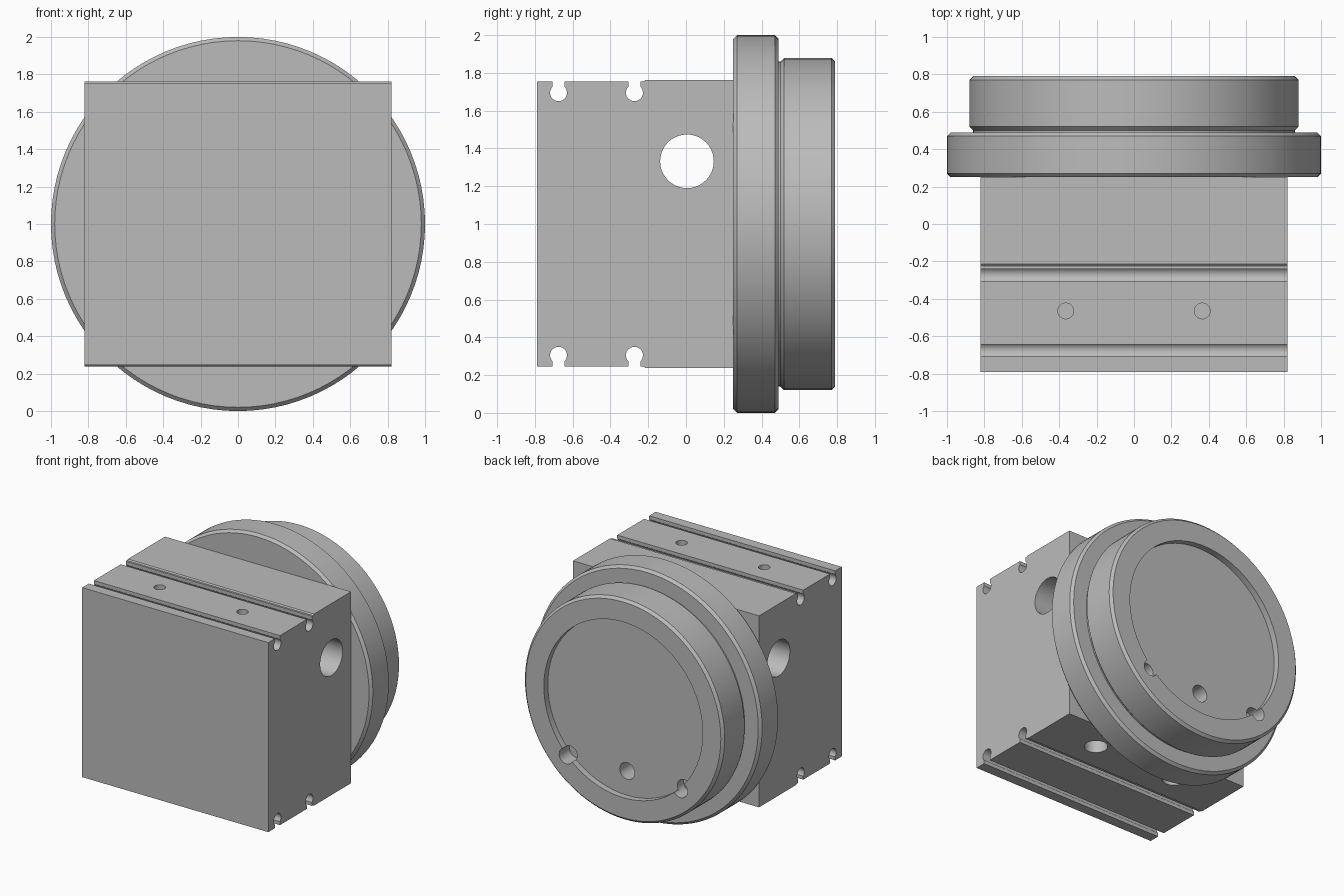
import bpy, bmesh
from math import cos, sin, pi, radians, asin
from mathutils import Matrix, Vector

if "Cube" in bpy.data.objects:
    bpy.data.objects.remove(bpy.data.objects["Cube"], do_unlink=True)

MID = 1.0          # height of the main axis
SEGMENTS = 96

metal = bpy.data.materials.new("machined_grey")
metal.use_nodes = True
GREY = (0.5, 0.5, 0.5, 1)
metal.diffuse_color = GREY
metal.node_tree.nodes["Principled BSDF"].inputs["Base Color"].default_value = GREY


def make_object(name, bm):
    bmesh.ops.recalc_face_normals(bm, faces=bm.faces)
    mesh = bpy.data.meshes.new(name)
    bm.to_mesh(mesh)
    bm.free()
    mesh.materials.append(metal)
    obj = bpy.data.objects.new(name, mesh)
    bpy.context.collection.objects.link(obj)
    return obj


def lathe(name, profile):
    """Turn (radius, y) points about the main axis and cap both ends."""
    bm = bmesh.new()
    rings = [[bm.verts.new((r * cos(2 * pi * i / SEGMENTS), y, MID + r * sin(2 * pi * i / SEGMENTS)))
              for i in range(SEGMENTS)] for r, y in profile]
    for a, b in zip(rings, rings[1:]):
        for i in range(SEGMENTS):
            j = (i + 1) % SEGMENTS
            bm.faces.new((a[i], a[j], b[j], b[i]))
    bm.faces.new(rings[0])
    bm.faces.new(rings[-1])
    return make_object(name, bm)


def drill(target, start, end, radius, mouth=None):
    """Cut a round hole from start to end; mouth widens the start end."""
    start, end = Vector(start), Vector(end)
    axis = end - start
    bm = bmesh.new()
    bmesh.ops.create_cone(bm, cap_ends=True, segments=40, radius1=mouth or radius,
                          radius2=radius, depth=axis.length)
    turn = axis.to_track_quat('Z', 'Y').to_matrix().to_4x4()
    bm.transform(Matrix.Translation((start + end) / 2) @ turn)
    cutter = make_object("cutter", bm)
    cutter.hide_render = True
    mod = target.modifiers.new("hole", 'BOOLEAN')
    mod.operation = 'DIFFERENCE'
    mod.solver = 'EXACT'
    mod.object = cutter
    bpy.context.view_layer.objects.active = target
    bpy.ops.object.modifier_apply(modifier=mod.name)
    bpy.data.objects.remove(cutter, do_unlink=True)


def keyhole(y, top):
    """Outline of a slot with a narrow neck and a round bottom."""
    r, neck, centre = 0.045, 0.032, 1.695
    gap = asin(neck / r)
    arc = [pi / 2 + gap + (2 * pi - 2 * gap) * i / 20 for i in range(21)]
    return ([(y - neck, top)] + [(y + r * cos(a), centre + r * sin(a)) for a in arc]
            + [(y + neck, top)])


# Block: side outline with keyhole slots, mirrored below and extruded across
TOP, HALF = 1.755, 0.82
upper = ([(-0.79, TOP)] + keyhole(-0.675, TOP) + keyhole(-0.273, TOP)
         + [(-0.225, TOP), (-0.215, 1.763), (0.252, 1.763)])
outline = upper + [(y, 2 * MID - z) for y, z in reversed(upper)]
bm = bmesh.new()
side = bm.faces.new([bm.verts.new((-HALF, y, z)) for y, z in outline])
extruded = bmesh.ops.extrude_face_region(bm, geom=[side])
bmesh.ops.translate(bm, vec=(2 * HALF, 0, 0),
                    verts=[v for v in extruded["geom"] if isinstance(v, bmesh.types.BMVert)])
block = make_object("block", bm)

# Cross bores through the block
for y, rise, radius in ((-0.475, 0.38, 0.122), (0.005, 0.332, 0.142)):
    for s in (-1, 1):
        drill(block, (-1, y, MID + s * rise), (1, y, MID + s * rise), radius)

# Front bores, top screw holes and bottom ports
for s in (-1, 1):
    drill(block, (s * 0.563, -0.9, MID), (s * 0.563, 0.4, MID), 0.09)
    drill(block, (s * 0.365, -0.465, 1.6), (s * 0.365, -0.465, 1.9), 0.042)
    drill(block, (s * 0.365, -0.465, 1.765), (s * 0.365, -0.465, 1.735), 0.042, 0.055)
    drill(block, (s * 0.367, 0.01, 0.1), (s * 0.367, 0.01, 0.6), 0.085)

# Flange with a shallow neck, chamfered rim
flange = lathe("flange", [(0.98, 0.25), (1.0, 0.27), (1.0, 0.47), (0.98, 0.49),
                          (0.86, 0.49), (0.86, 0.5)])
# Rear ring with a recessed face
rear_ring = lathe("rear_ring", [(0.86, 0.5), (0.88, 0.52), (0.88, 0.77), (0.86, 0.79),
                                (0.7, 0.79), (0.7, 0.74)])

# Passages joining the front bores to the rear face
for s in (-1, 1):
    drill(flange, (s * 0.563, 0.2, MID), (s * 0.563, 0.45, MID), 0.066)
    drill(flange, (s * 0.506, 0.4, MID), (s * 0.506, 0.6, MID), 0.068)
    drill(rear_ring, (s * 0.506, 0.4, MID), (s * 0.506, 0.9, MID), 0.068)

# Blind holes in the rear face: above, below and one diagonal
for angle in (90, 135, 270):
    x, z = 0.506 * cos(radians(angle)), MID + 0.506 * sin(radians(angle))
    drill(rear_ring, (x, 0.55, z), (x, 0.9, z), 0.066)

# Four screw holes on the recess edge
for sx in (-1, 1):
    for sz in (-1, 1):
        drill(rear_ring, (sx * 0.503, 0.66, MID + sz * 0.503),
              (sx * 0.503, 0.9, MID + sz * 0.503), 0.062)

# Smooth the round walls and keep the machined edges sharp
bpy.ops.object.select_all(action='DESELECT')
for obj in (block, flange, rear_ring):
    obj.select_set(True)
bpy.context.view_layer.objects.active = block
bpy.ops.object.shade_smooth_by_angle(angle=radians(30))
